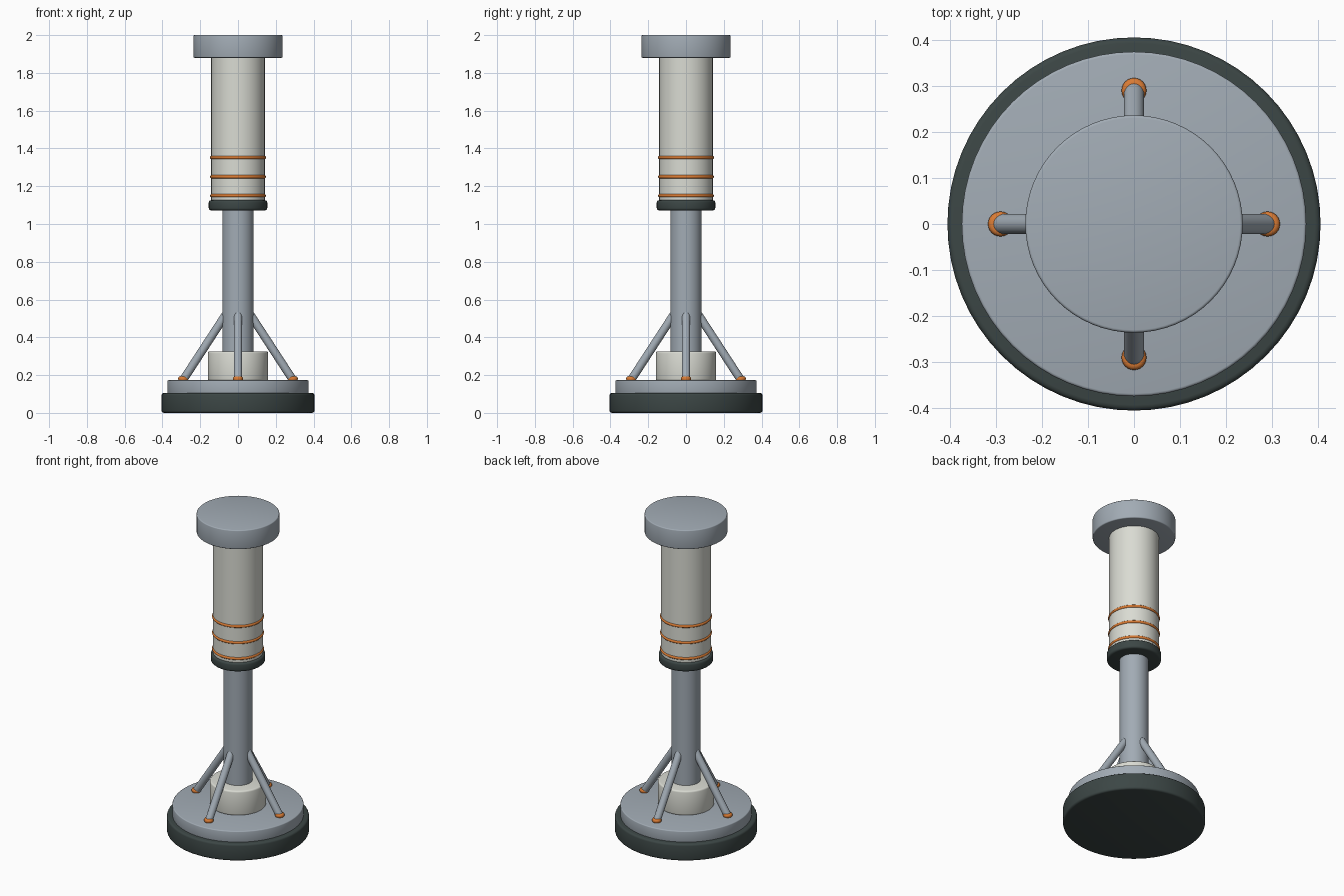
import bpy, bmesh, math
from mathutils import Vector

if "Cube" in bpy.data.objects:
    bpy.data.objects.remove(bpy.data.objects["Cube"])


def material(name, rgb):
    m = bpy.data.materials.new(name)
    m.diffuse_color = (*rgb, 1)
    m.use_nodes = True
    m.node_tree.nodes["Principled BSDF"].inputs["Base Color"].default_value = m.diffuse_color
    return m


STEEL = material("steel grey", (0.36, 0.41, 0.46))
WHITE = material("off white", (0.70, 0.71, 0.65))
DARK = material("dark green grey", (0.045, 0.062, 0.06))
ORANGE = material("orange", (0.70, 0.20, 0.035))


def finish(ob, name, mat):
    ob.name = name
    ob.data.materials.append(mat)
    bpy.ops.object.shade_smooth_by_angle(angle=math.radians(35))


def drum(name, radius, z0, z1, mat, bevel=0.008, x=0, y=0, sides=64):
    """Upright round part with softened rims."""
    bpy.ops.mesh.primitive_cylinder_add(vertices=sides, radius=radius, depth=z1 - z0,
                                        location=(x, y, (z0 + z1) / 2))
    ob = bpy.context.object
    if bevel:
        bm = bmesh.new()
        bm.from_mesh(ob.data)
        rims = [e for e in bm.edges
                if abs(e.verts[0].co.z - e.verts[1].co.z) < 1e-5]
        bmesh.ops.bevel(bm, geom=rims, offset=bevel, segments=3,
                        profile=0.5, affect='EDGES')
        bm.to_mesh(ob.data)
        bm.free()
    finish(ob, name, mat)


def rod(name, a, b, radius, mat):
    a, b = Vector(a), Vector(b)
    d = b - a
    bpy.ops.mesh.primitive_cylinder_add(vertices=24, radius=radius, depth=d.length,
                                        location=(a + b) / 2,
                                        rotation=d.to_track_quat('Z', 'Y').to_euler())
    finish(bpy.context.object, name, mat)


# Base and lower column
drum("base_tyre", 0.405, 0.0, 0.105, DARK, 0.012)
drum("base_plate", 0.374, 0.10, 0.173, STEEL, 0.006)
drum("column_socket", 0.16, 0.17, 0.325, WHITE, 0.01)
drum("column", 0.083, 0.30, 1.09, STEEL, 0)

# Upper barrel with collar and cap
drum("barrel_collar", 0.155, 1.072, 1.126, DARK, 0.012)
drum("barrel", 0.142, 1.10, 1.89, WHITE, 0)
drum("cap", 0.236, 1.88, 2.0, STEEL, 0.006)

# Trim rings round the barrel
for i, z in enumerate((1.15, 1.25, 1.352)):
    bpy.ops.mesh.primitive_torus_add(major_segments=64, minor_segments=12,
                                     major_radius=0.139, minor_radius=0.009,
                                     location=(0, 0, z))
    finish(bpy.context.object, f"trim_ring_{i + 1}", ORANGE)

# Four braces with foot pads
for i in range(4):
    a = i * math.pi / 2
    c, s = math.cos(a), math.sin(a)
    rod(f"brace_{i + 1}", (0.29 * c, 0.29 * s, 0.175),
        (0.062 * c, 0.062 * s, 0.525), 0.022, STEEL)
    drum(f"brace_foot_{i + 1}", 0.027, 0.168, 0.193, ORANGE, 0.01,
         0.29 * c, 0.29 * s, 24)
